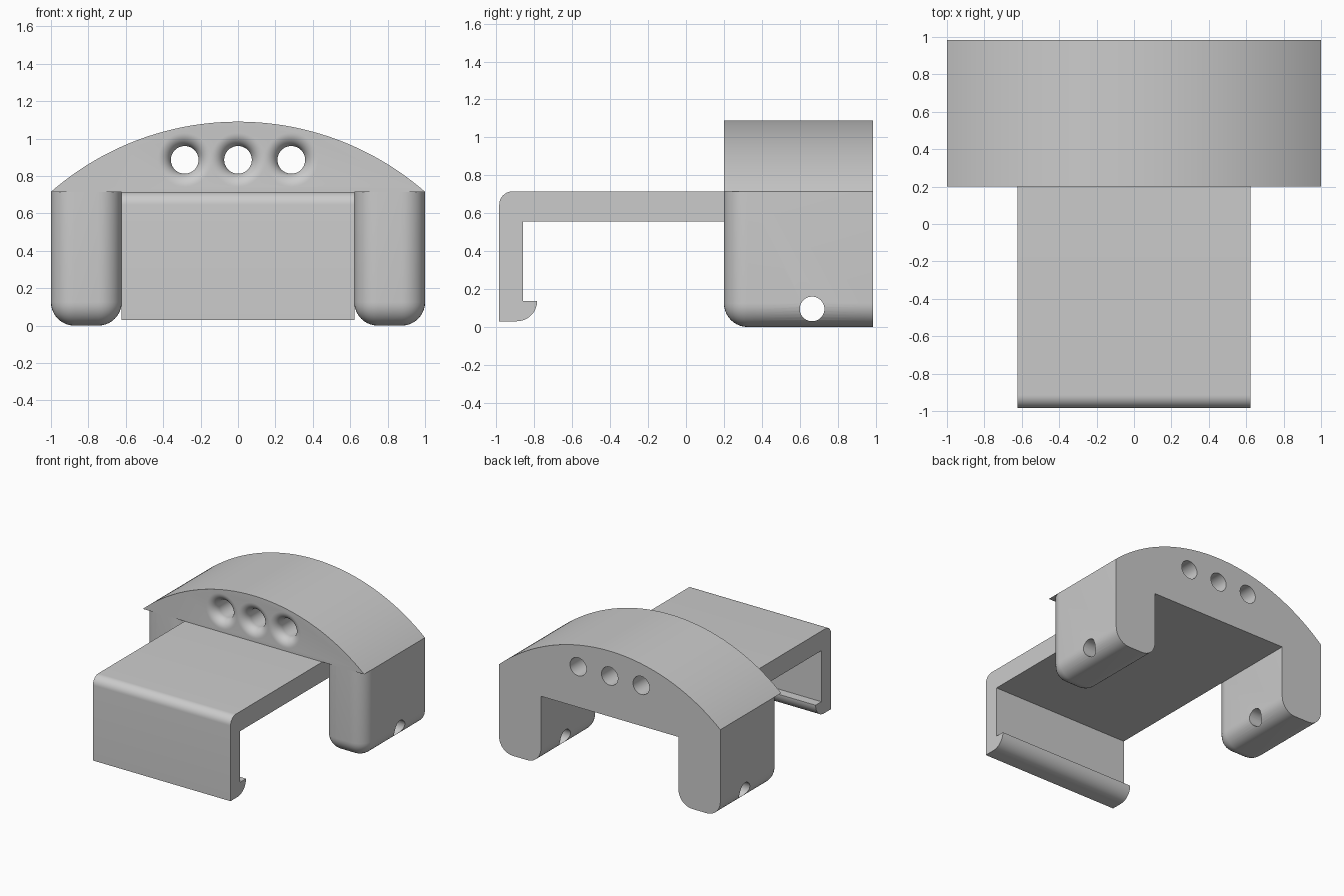
import bpy, bmesh, math
from mathutils import Vector, Matrix

if "Cube" in bpy.data.objects:
    bpy.data.objects.remove(bpy.data.objects["Cube"], do_unlink=True)

HALF, FRONT, BACK = 1.0, 0.2, 0.985     # body extents
SHOULDER, CROWN = 0.715, 1.09           # arch base and top
INNER = 0.622                           # half width of the strap and opening

grey = bpy.data.materials.new("plain grey")
grey.use_nodes = True
grey.diffuse_color = (0.6, 0.6, 0.6, 1)
grey.node_tree.nodes["Principled BSDF"].inputs["Base Color"].default_value = (0.6, 0.6, 0.6, 1)


def finish(name, bm):
    bmesh.ops.recalc_face_normals(bm, faces=bm.faces)
    mesh = bpy.data.meshes.new(name)
    bm.to_mesh(mesh)
    bm.free()
    mesh.materials.append(grey)
    ob = bpy.data.objects.new(name, mesh)
    bpy.context.collection.objects.link(ob)
    return ob


def arc(cx, cy, r, a0, a1, n):
    angles = [math.radians(a0 + (a1 - a0) * i / n) for i in range(n + 1)]
    return [(cx + r * math.cos(a), cy + r * math.sin(a)) for a in angles]


def extrude(name, points, offset):
    bm = bmesh.new()
    face = bm.faces.new([bm.verts.new(p) for p in points])
    new = bmesh.ops.extrude_face_region(bm, geom=[face])["geom"]
    moved = [v for v in new if isinstance(v, bmesh.types.BMVert)]
    bmesh.ops.translate(bm, verts=moved, vec=offset)
    return finish(name, bm)


def combine(target, tool, operation):
    mod = target.modifiers.new(operation.title(), 'BOOLEAN')
    mod.object, mod.operation, mod.solver = tool, operation, 'EXACT'
    bpy.context.view_layer.objects.active = target
    bpy.ops.object.modifier_apply(modifier=mod.name)
    bpy.data.objects.remove(tool, do_unlink=True)


def leg(side):
    # Rounded on the bottom and front, flat on the back and top
    bm = bmesh.new()
    size = (HALF - INNER, BACK - FRONT, SHOULDER)
    centre = Vector((side * (HALF + INNER) / 2, (FRONT + BACK) / 2, SHOULDER / 2))
    bmesh.ops.create_cube(bm, size=1, matrix=Matrix.Translation(centre) @ Matrix.Diagonal((*size, 1)))
    edges = []
    for e in bm.edges:
        mid = (e.verts[0].co + e.verts[1].co) / 2
        low = mid.z < 0.01 and mid.y < BACK - 0.01
        upright = mid.y < FRONT + 0.01 and 0.1 < mid.z < SHOULDER - 0.1
        if low or upright:
            edges.append(e)
    bmesh.ops.bevel(bm, geom=edges, offset=0.125, segments=10, profile=0.5, affect='EDGES')
    return finish("leg", bm)


def flared_cutter(x):
    # Cable hole with a rounded mouth at the front
    r, fillet = 0.074, 0.07
    mouth = arc(r + fillet, FRONT + fillet, fillet, 270, 180, 10)
    outline = [(0, FRONT - 0.1), (r + fillet, FRONT - 0.1)] + mouth + [(r, BACK + 0.1), (0, BACK + 0.1)]
    bm = bmesh.new()
    verts = [bm.verts.new((px, py, 0)) for px, py in outline]
    edges = [bm.edges.new(pair) for pair in zip(verts, verts[1:])]
    bmesh.ops.spin(bm, geom=verts + edges, cent=(0, 0, 0), axis=(0, 1, 0),
                   angle=math.tau, steps=48, use_duplicate=False)
    bmesh.ops.remove_doubles(bm, verts=bm.verts, dist=1e-5)
    bmesh.ops.translate(bm, verts=bm.verts, vec=(x, 0, 0.886))
    return finish("hole_cutter", bm)


# Arched top
rise = CROWN - SHOULDER
radius = (HALF ** 2 + rise ** 2) / (2 * rise)
half_angle = math.degrees(math.asin(HALF / radius))
top = arc(0, CROWN - radius, radius, 90 - half_angle, 90 + half_angle, 64)
body = extrude("clip_body", [(x, FRONT, z) for x, z in top], (0, BACK - FRONT, 0))

# Legs
for side in (-1, 1):
    combine(body, leg(side), 'UNION')

# Strap running forward, down and back into a hooked lip
strap = [(BACK, SHOULDER)] + arc(-0.915, SHOULDER - 0.07, 0.07, 90, 180, 10)
strap += [(-0.985, 0.03)] + arc(-0.893, 0.138, 0.108, 270, 360, 14)
strap += [(-0.86, 0.138), (-0.86, 0.555), (BACK, 0.555)]
combine(body, extrude("strap", [(-INNER, y, z) for y, z in strap], (2 * INNER, 0, 0)), 'UNION')

# Three flared holes through the arch
for x in (-0.285, 0, 0.285):
    combine(body, flared_cutter(x), 'DIFFERENCE')

# Cross hole through both legs
ring = [(-1.2, y, z) for y, z in arc(0.665, 0.095, 0.065, 0, 360, 40)[:-1]]
combine(body, extrude("pin_cutter", ring, (2.4, 0, 0)), 'DIFFERENCE')

bpy.ops.object.select_all(action='DESELECT')
body.select_set(True)
bpy.context.view_layer.objects.active = body
bpy.ops.object.shade_smooth_by_angle(angle=math.radians(30))
